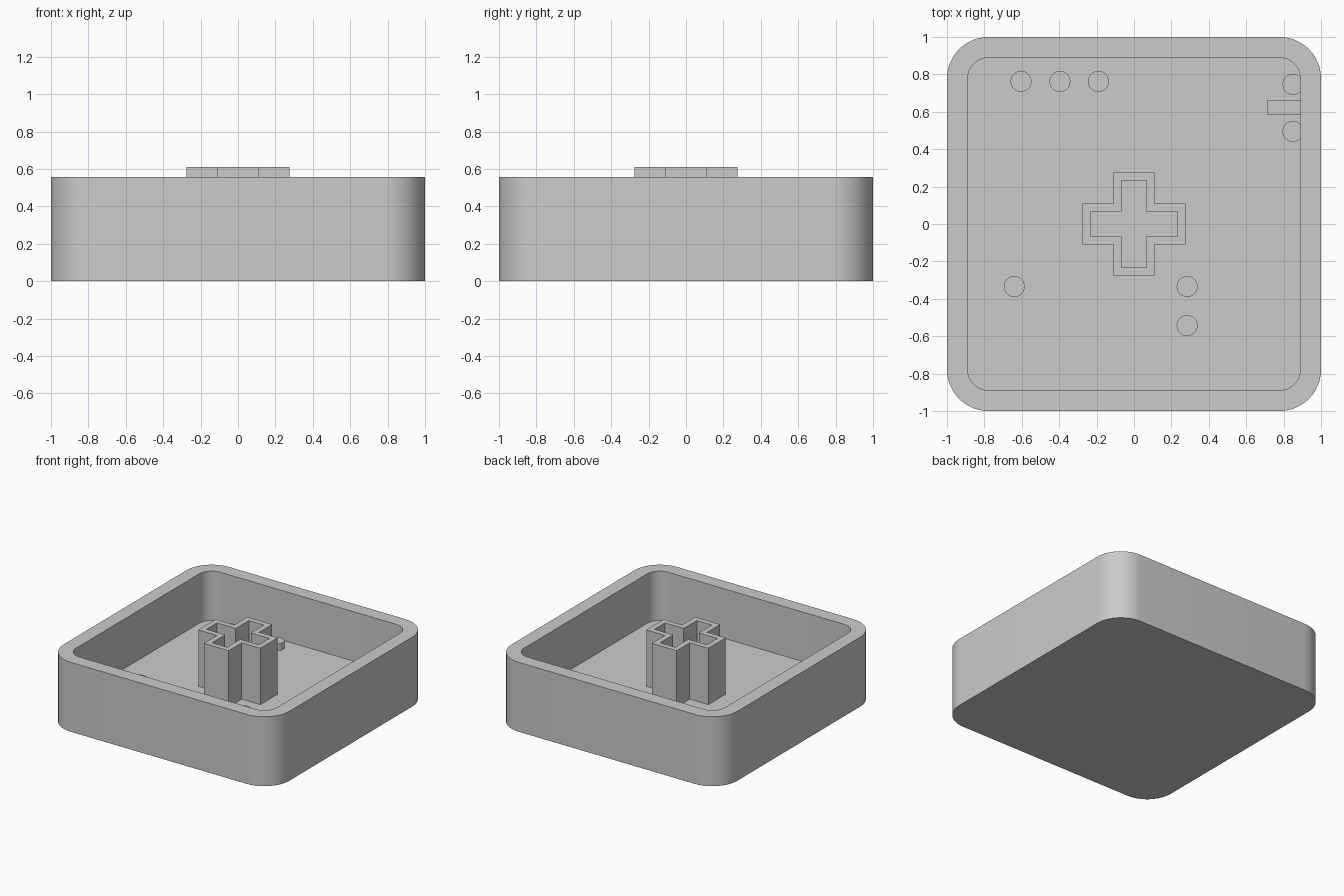
import bpy
import bmesh
from math import cos, sin, pi, radians

default_cube = bpy.data.objects.get("Cube")
if default_cube:
    bpy.data.objects.remove(default_cube, do_unlink=True)

HEIGHT = 0.556      # rim of the tray
FLOOR = 0.16        # inside floor
POST_TOP = 0.611    # top of the cross socket
BUMP = 0.055        # height of the small floor details

grey = bpy.data.materials.new("plain_grey")
grey.use_nodes = True
colour = (0.6, 0.6, 0.6, 1)
grey.diffuse_color = colour
grey.node_tree.nodes["Principled BSDF"].inputs["Base Color"].default_value = colour


def rounded_square(half, radius, steps=12):
    """Outline of a square with round corners, counter-clockwise."""
    points = []
    for corner, (sx, sy) in enumerate([(1, 1), (-1, 1), (-1, -1), (1, -1)]):
        for i in range(steps + 1):
            a = (corner + i / steps) * pi / 2
            points.append((sx * (half - radius) + radius * cos(a),
                           sy * (half - radius) + radius * sin(a)))
    return points


def cross(reach, width):
    """Outline of a plus sign, built by turning one arm four times."""
    points = []
    for turn in range(4):
        c, s = round(cos(turn * pi / 2)), round(sin(turn * pi / 2))
        for x, y in [(reach, -width), (reach, width), (width, width)]:
            points.append((x * c - y * s, x * s + y * c))
    return points


def circle(cx, cy, radius, steps=32):
    return [(cx + radius * cos(2 * pi * i / steps),
             cy + radius * sin(2 * pi * i / steps)) for i in range(steps)]


def build(name, levels, cap_bottom=True, cap_end=True):
    """Join a stack of (outline, z) loops into one surface."""
    bm = bmesh.new()
    loops = [[bm.verts.new((x, y, z)) for x, y in outline] for outline, z in levels]
    for low, high in zip(loops, loops[1:]):
        for i in range(len(low)):
            j = (i + 1) % len(low)
            bm.faces.new((low[i], low[j], high[j], high[i]))
    if cap_bottom:
        bm.faces.new(loops[0][::-1])
    if cap_end:
        bm.faces.new(loops[-1])
    mesh = bpy.data.meshes.new(name)
    bm.to_mesh(mesh)
    bm.free()
    mesh.materials.append(grey)
    obj = bpy.data.objects.new(name, mesh)
    bpy.context.collection.objects.link(obj)
    bpy.ops.object.select_all(action='DESELECT')
    obj.select_set(True)
    bpy.context.view_layer.objects.active = obj
    bpy.ops.object.shade_smooth_by_angle(angle=radians(30))
    return obj


# Open tray with rounded corners
outer, inner = rounded_square(1, 0.222), rounded_square(0.889, 0.111)
build("tray", [(outer, 0), (outer, HEIGHT), (inner, HEIGHT), (inner, FLOOR)])

# Hollow cross-shaped socket standing on the floor
post, hole = cross(0.275, 0.11), cross(0.232, 0.067)
build("cross_socket",
      [(post, FLOOR), (post, POST_TOP), (hole, POST_TOP), (hole, FLOOR)],
      cap_bottom=False, cap_end=False)

# Round pegs on the floor
pegs = [(-0.604, 0.762), (-0.396, 0.762), (-0.19, 0.762), (-0.64, -0.334),
        (0.284, -0.334), (0.284, -0.543), (0.85, 0.746), (0.85, 0.495)]
for number, (x, y) in enumerate(pegs, 1):
    disc = circle(x, y, 0.056)
    build(f"floor_peg_{number}", [(disc, FLOOR - 0.01), (disc, FLOOR + BUMP)])

# Short bar running into the side wall
bar = [(0.711, 0.585), (0.9, 0.585), (0.9, 0.66), (0.711, 0.66)]
build("wall_bar", [(bar, FLOOR - 0.01), (bar, FLOOR + BUMP)])
